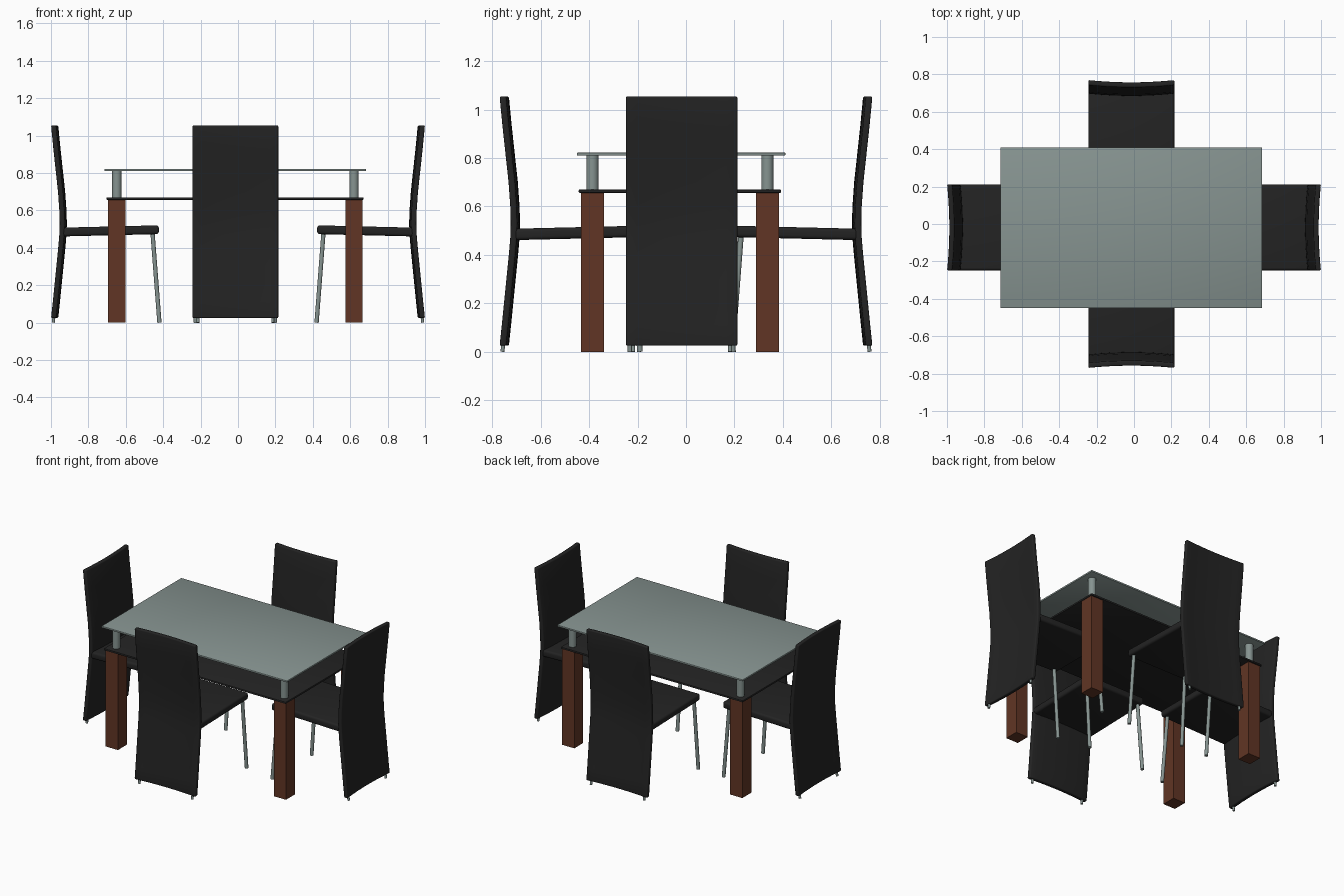
import bpy, bmesh, math
from mathutils import Matrix, Vector

if "Cube" in bpy.data.objects:
    bpy.data.objects.remove(bpy.data.objects["Cube"])


def material(name, rgb):
    m = bpy.data.materials.new(name)
    m.diffuse_color = (*rgb, 1)
    m.use_nodes = True
    m.node_tree.nodes["Principled BSDF"].inputs["Base Color"].default_value = m.diffuse_color
    return m


BLACK = material("black_upholstery", (0.017, 0.017, 0.017))
GLASS = material("grey_green_glass_and_metal", (0.24, 0.295, 0.282))
WOOD = material("brown_wood", (0.12, 0.036, 0.018))


def bevel_sharp(bm, width, segments):
    edges = [e for e in bm.edges if e.calc_face_angle(0) > 1.0]
    bmesh.ops.bevel(bm, geom=edges, offset=width, segments=segments,
                    profile=0.5, affect='EDGES', clamp_overlap=True)


def to_mesh(bm, name, mat):
    bmesh.ops.recalc_face_normals(bm, faces=bm.faces)
    me = bpy.data.meshes.new(name)
    bm.to_mesh(me)
    bm.free()
    me.materials.append(mat)
    for p in me.polygons:
        p.use_smooth = True
    me.set_sharp_from_angle(angle=math.radians(35))
    return me


def add(me, name, matrix=Matrix()):
    ob = bpy.data.objects.new(name, me)
    ob.matrix_world = matrix
    bpy.context.collection.objects.link(ob)
    return ob


def box(name, lo, hi, mat, width=0, segments=2):
    lo, hi = Vector(lo), Vector(hi)
    bm = bmesh.new()
    bmesh.ops.create_cube(bm, size=1, matrix=Matrix.Translation((lo + hi) / 2)
                          @ Matrix.Diagonal((*(hi - lo), 1)))
    if width:
        bevel_sharp(bm, width, segments)
    return to_mesh(bm, name, mat)


def tube(name, a, b, r, mat, sides=20):
    a, b = Vector(a), Vector(b)
    d = b - a
    bm = bmesh.new()
    bmesh.ops.create_cone(bm, cap_ends=True, segments=sides, radius1=r, radius2=r,
                          depth=d.length, matrix=Matrix.Translation((a + b) / 2)
                          @ d.to_track_quat('Z', 'Y').to_matrix().to_4x4())
    return to_mesh(bm, name, mat)


# ---- Table ----
add(box("glass_top", (-0.715, -0.45, 0.81), (0.685, 0.41, 0.822), GLASS, 0.003), "glass_top")
add(box("lower_shelf", (-0.703, -0.443, 0.656), (0.671, 0.393, 0.67), BLACK, 0.005), "lower_shelf")
for sx, x in (("left", -0.648), ("right", 0.62)):
    for sy, y in (("front", -0.386), ("back", 0.336)):
        n = f"{sy}_{sx}_table_leg"
        add(box(n, (x - 0.046, y - 0.048, 0), (x + 0.046, y + 0.048, 0.658), WOOD), n)
        n = f"{sy}_{sx}_glass_post"
        add(tube(n, (x, y, 0.668), (x, y, 0.811), 0.025, GLASS, 28), n)

# ---- Chair: local y = 0 is the outer plane of the back, +y points to the table ----
HALF = 0.23
PROFILE = [(0.0, 0.025), (0.009, 0.11), (0.018, 0.2), (0.028, 0.3), (0.038, 0.4),
           (0.044, 0.47), (0.046, 0.53), (0.044, 0.6), (0.037, 0.7), (0.025, 0.81),
           (0.012, 0.93), (0.0, 1.054)]


def bow(x):
    return 0.012 * (1 - (x / HALF) ** 2)


def chair_back():
    bm = bmesh.new()
    n, t = 10, 0.027
    xs = [-HALF + 2 * HALF * i / n for i in range(n + 1)]
    # closed loop outer side up, inner side down, swept across the width
    loop = PROFILE + [(y + t, z) for y, z in reversed(PROFILE)]
    rows = [[bm.verts.new((x, y + bow(x), z)) for y, z in loop] for x in xs]
    m, k = len(loop), len(PROFILE)
    for a, b in zip(rows, rows[1:]):
        for j in range(m):
            bm.faces.new((a[j], a[(j + 1) % m], b[(j + 1) % m], b[j]))
    for r in (rows[0], rows[-1]):
        for j in range(k - 1):
            bm.faces.new((r[j], r[j + 1], r[m - 2 - j], r[m - 1 - j]))
    bmesh.ops.recalc_face_normals(bm, faces=bm.faces)
    bevel_sharp(bm, 0.007, 3)
    return to_mesh(bm, "chair_back", BLACK)


seat = box("seat", (-HALF, 0.06, 0.461), (HALF, 0.577, 0.508), BLACK, 0.014, 4)
for v in seat.vertices:  # slight rise toward the front
    v.co.z += 0.012 * (v.co.y - 0.06) / 0.5

parts = {"backrest": chair_back(), "seat": seat}
for s, k in (("left", -1), ("right", 1)):
    parts[f"front_{s}_leg"] = tube("front_leg", (k * 0.212, 0.58, 0), (k * 0.205, 0.543, 0.48),
                                   0.0115, GLASS)
    parts[f"rear_{s}_foot"] = tube("rear_foot", (k * 0.2, 0.012, 0), (k * 0.2, 0.026, 0.11),
                                   0.008, GLASS)

# ---- Four chairs around the table ----
for side, x, y, turn in (("front", -0.014, -0.77, 0), ("back", -0.014, 0.77, 180),
                         ("left", -1.0, -0.018, -90), ("right", 1.0, -0.018, 90)):
    place = Matrix.Translation((x, y, 0)) @ Matrix.Rotation(math.radians(turn), 4, 'Z')
    for part, me in parts.items():
        add(me, f"{side}_chair_{part}", place)
